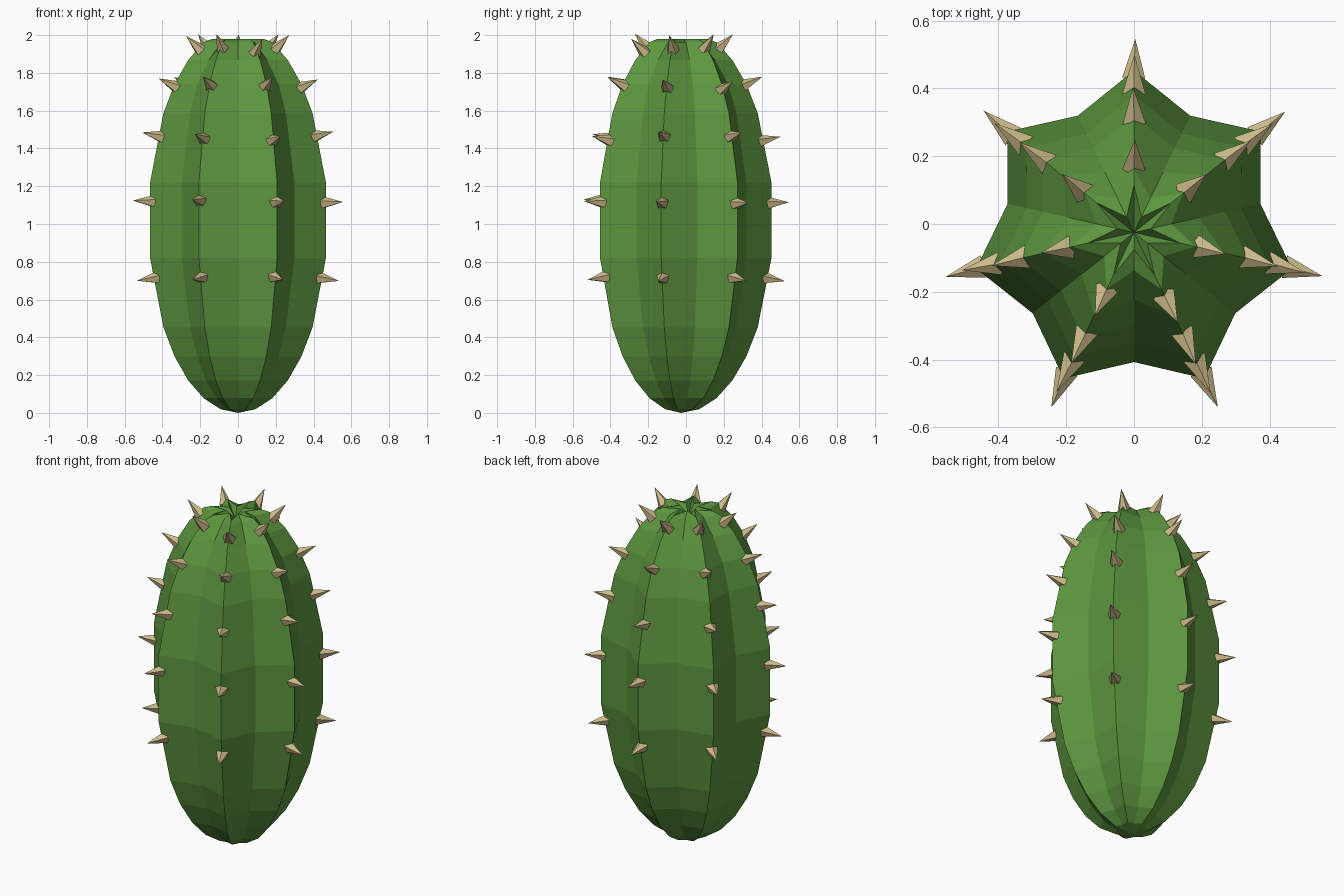
import bpy, bmesh, math, random
from mathutils import Vector

if "Cube" in bpy.data.objects:
    bpy.data.objects.remove(bpy.data.objects["Cube"])

random.seed(4)
RIBS = 7
CY = -0.025                    # rib star is centred slightly to the front
R, H = 0.487, 1.02             # ellipsoid half width and half height


def material(name, color):
    m = bpy.data.materials.new(name)
    m.diffuse_color = color
    m.use_nodes = True
    m.node_tree.nodes["Principled BSDF"].inputs["Base Color"].default_value = m.diffuse_color
    return m


def finish(bm, name, mat):
    bmesh.ops.recalc_face_normals(bm, faces=bm.faces)
    me = bpy.data.meshes.new(name)
    bm.to_mesh(me)
    bm.free()
    me.materials.append(mat)
    ob = bpy.data.objects.new(name, me)
    bpy.context.collection.objects.link(ob)


green = material("green skin", (0.11, 0.31, 0.05, 1))
tan = material("pale spine", (0.60, 0.49, 0.25, 1))

# profile: (ridge radius, valley / ridge ratio, height)
profile = []
for lat, ratio in [(-78.75, .8), (-67.5, .8), (-56.25, .8), (-45, .8), (-33.75, .8), (-11.25, .8),
                   (11.25, .8), (33.75, .8), (45, .8), (56.25, .73), (67.5, .6)]:
    a = math.radians(lat)
    profile.append((R * math.cos(a), ratio, H + H * math.sin(a)))
profile.append((0.14, .36, 1.98))

# ribbed body: ridge and valley points alternate, with a sunken crown
bm = bmesh.new()
N = RIBS * 2
rings = []
for r, ratio, z in profile:
    ring = []
    for i in range(N):
        a = math.pi / 2 + i * math.pi / RIBS
        rr = r * (ratio if i % 2 else 1)
        ring.append(bm.verts.new((rr * math.cos(a), CY + rr * math.sin(a), z)))
    rings.append(ring)
bottom = bm.verts.new((0, CY, 0))
crown = bm.verts.new((0, CY, 1.93))
for i in range(N):
    j = (i + 1) % N
    for lo, hi in zip(rings, rings[1:]):
        bm.faces.new((lo[i], lo[j], hi[j], hi[i]))
    bm.faces.new((bottom, rings[0][j], rings[0][i]))
    bm.faces.new((crown, rings[-1][i], rings[-1][j]))
finish(bm, "cactus_body", green)


def ridge_radius(z):
    for (r0, _, z0), (r1, _, z1) in zip(profile, profile[1:]):
        if z0 <= z <= z1:
            return r0 + (r1 - r0) * (z - z0) / (z1 - z0)


# spines: small five-sided cones standing out along every ridge
bm = bmesh.new()
for k in range(RIBS):
    for row in (0.72, 1.115, 1.455, 1.73, 1.932):
        z = row + random.uniform(-.015, .012)
        a = math.pi / 2 + k * math.tau / RIBS
        r = ridge_radius(z)
        n = Vector((r / R ** 2, 0, (z - H) / H ** 2)).normalized()
        b = a + random.uniform(-.06, .06)
        d = Vector((n.x * math.cos(b), n.x * math.sin(b), n.z))
        base = Vector((r * math.cos(a), CY + r * math.sin(a), z)) - d * 0.022
        side = d.cross(Vector((0, 0, 1))).normalized()
        up = side.cross(d)
        tip = bm.verts.new(base + d * 0.115)
        ring = []
        for s in range(5):
            t = math.pi / 2 + s * math.tau / 5
            ring.append(bm.verts.new(base + (side * math.cos(t) + up * math.sin(t)) * 0.036))
        bm.faces.new(ring)
        for s in range(5):
            bm.faces.new((tip, ring[s], ring[(s + 1) % 5]))
finish(bm, "spines", tan)
